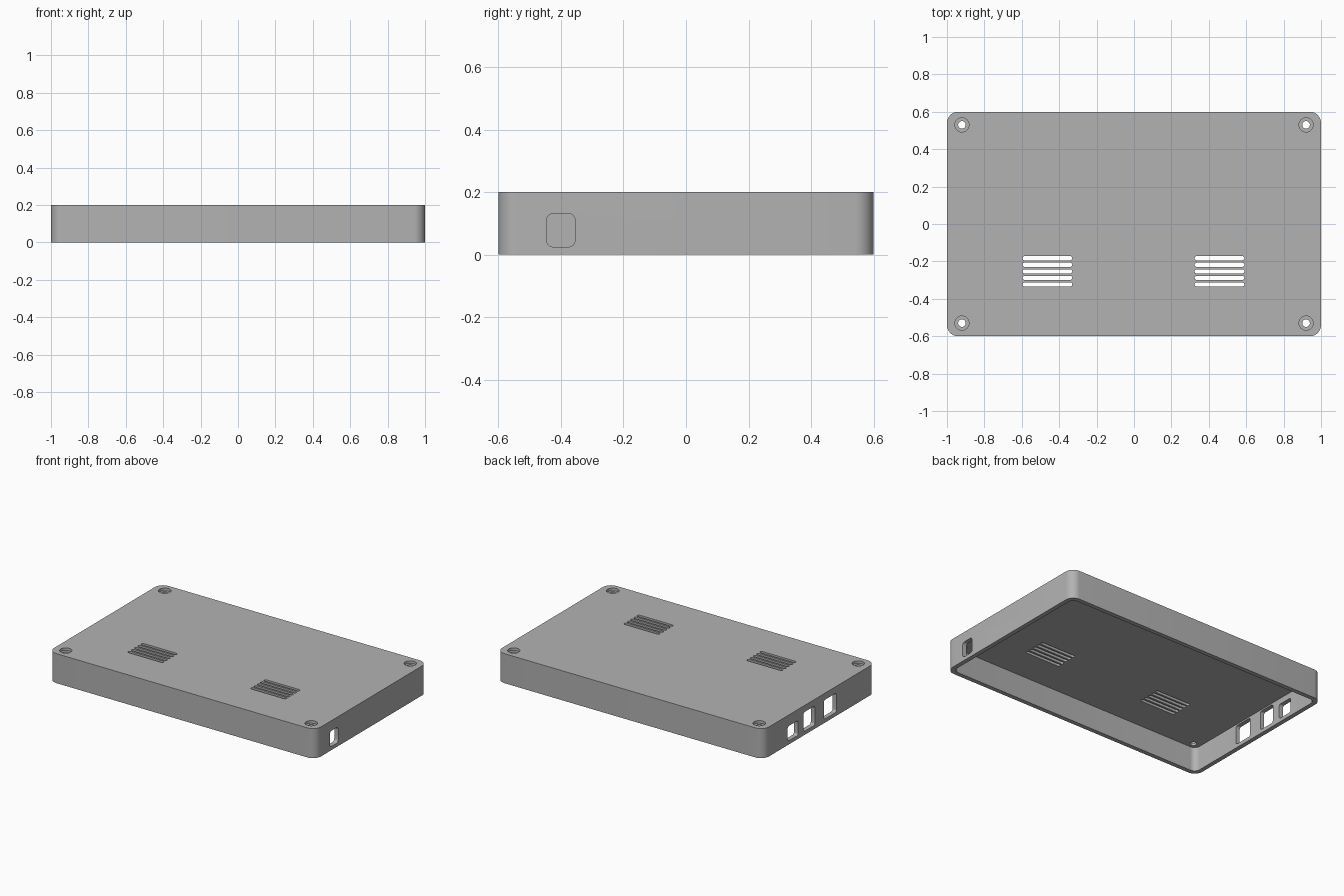
import bpy, bmesh, math
from mathutils import Matrix, Vector

if "Cube" in bpy.data.objects:
    bpy.data.objects.remove(bpy.data.objects["Cube"], do_unlink=True)

WALL = 0.03
HEIGHT = 0.2
FLAT = Matrix.Identity(3)                                # outline in xy, extruded along z
SIDE = Matrix(((0, 0, 1), (1, 0, 0), (0, 1, 0)))         # outline in yz, extruded along x

grey = bpy.data.materials.new("matte_grey")
grey.use_nodes = True
grey.diffuse_color = (0.45, 0.45, 0.45, 1)
grey.node_tree.nodes["Principled BSDF"].inputs["Base Color"].default_value = grey.diffuse_color


def add_prism(bm, centre, size, radius, low, high, turn=FLAT, steps=8):
    """Rounded rectangle extruded from low to high along the turned axis."""
    points = []
    for i, (sx, sy) in enumerate(((1, 1), (-1, 1), (-1, -1), (1, -1))):
        for k in range(steps + 1):
            a = (i + k / steps) * math.pi / 2
            p = (centre[0] + sx * (size[0] / 2 - radius) + radius * math.cos(a),
                 centre[1] + sy * (size[1] / 2 - radius) + radius * math.sin(a))
            if not points or math.dist(p, points[-1]) > 1e-5:
                points.append(p)
    if math.dist(points[0], points[-1]) < 1e-5:
        points.pop()
    bottom = [bm.verts.new(turn @ Vector((u, v, low))) for u, v in points]
    top = [bm.verts.new(turn @ Vector((u, v, high))) for u, v in points]
    bm.faces.new(reversed(bottom))
    bm.faces.new(top)
    for i in range(len(points)):
        j = (i + 1) % len(points)
        bm.faces.new((bottom[i], bottom[j], top[j], top[i]))


def make_object(name, prisms):
    bm = bmesh.new()
    for prism in prisms:
        add_prism(bm, *prism)
    mesh = bpy.data.meshes.new(name)
    bm.to_mesh(mesh)
    bm.free()
    mesh.materials.append(grey)
    obj = bpy.data.objects.new(name, mesh)
    bpy.context.scene.collection.objects.link(obj)
    return obj


def cut(target, name, prisms):
    cutter = make_object(name, prisms)
    cutter.hide_render = True
    mod = target.modifiers.new(name, 'BOOLEAN')
    mod.operation = 'DIFFERENCE'
    mod.solver = 'EXACT'
    mod.object = cutter
    bpy.context.view_layer.objects.active = target
    bpy.ops.object.modifier_apply(modifier=name)
    bpy.data.objects.remove(cutter, do_unlink=True)


# Outer shell, hollowed from below
case = make_object("case_shell", [((0, 0), (2, 1.2), 0.06, 0, HEIGHT)])
cut(case, "cavity", [((0, 0), (2 - 2 * WALL, 1.2 - 2 * WALL), 0.04, -0.1, HEIGHT - 0.035)])

# Counterbored screw holes in the corners
corners = [(x, y) for x in (-0.92, 0.92) for y in (-0.53, 0.53)]
cut(case, "counterbores", [(c, (0.076, 0.076), 0.038, HEIGHT - 0.018, 0.3) for c in corners])
cut(case, "screw_holes", [(c, (0.04, 0.04), 0.02, 0.1, 0.3) for c in corners])

# Two groups of vent slots
cut(case, "vent_slots", [((x, -0.253 + 0.035 * i), (0.266, 0.022), 0.011, 0.1, 0.3)
                         for x in (-0.463, 0.457) for i in range(-2, 3)])

# Port openings: one in the left wall, three in the right wall
cut(case, "left_port", [((-0.4, 0.078), (0.09, 0.106), 0.02, 0.9, 1.1, SIDE)])
cut(case, "right_ports", [((y, 0.025 + h / 2), (w, h), 0.015, -1.1, -0.9, SIDE)
                          for y, w, h in ((0.285, 0.11, 0.1), (0.11, 0.12, 0.13), (-0.115, 0.135, 0.13))])

# Smooth rounded corners, crisp edges
bpy.ops.object.select_all(action='DESELECT')
case.select_set(True)
bpy.context.view_layer.objects.active = case
bpy.ops.object.shade_smooth_by_angle(angle=math.radians(30))
